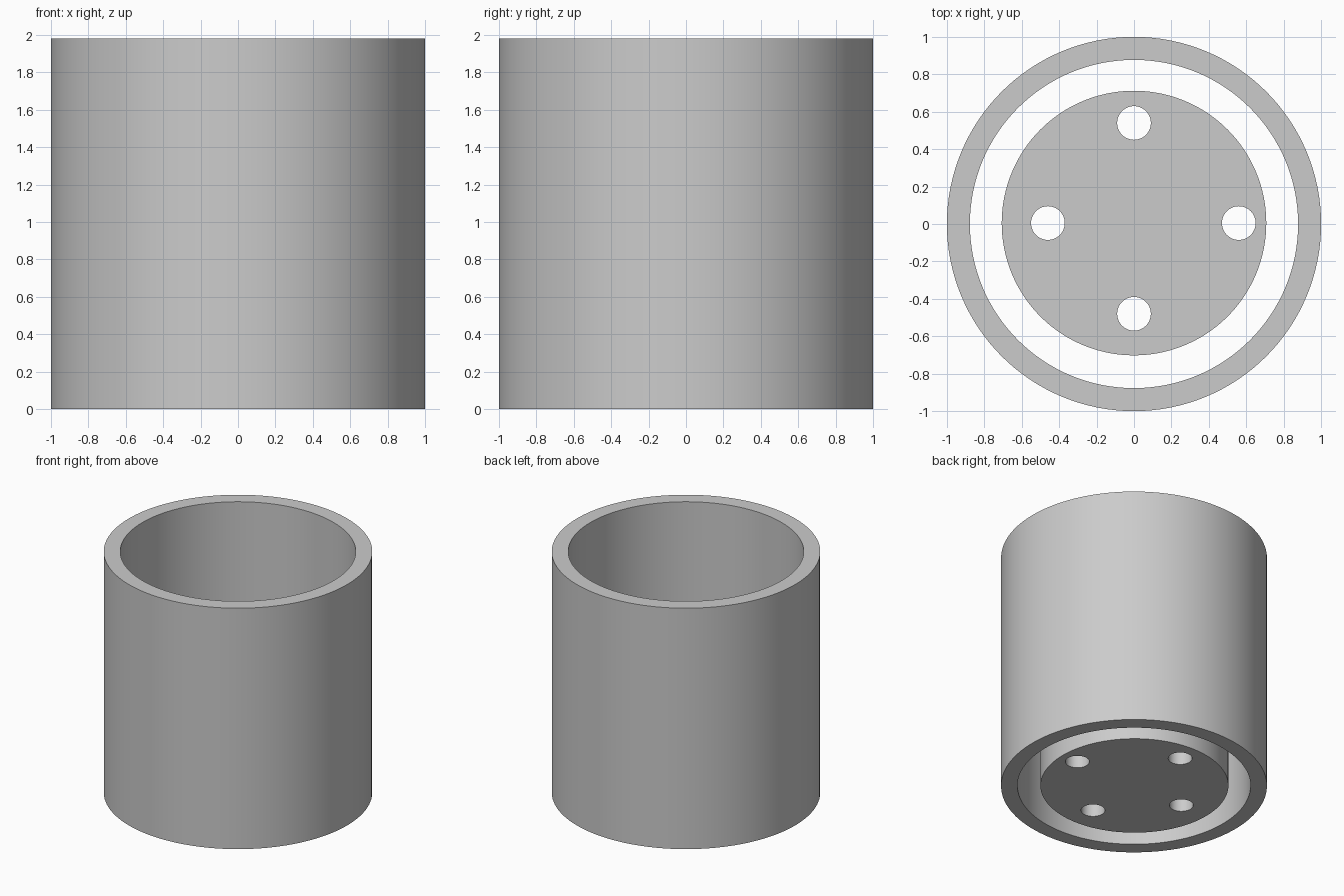
import bpy
from math import cos, sin, tau

if "Cube" in bpy.data.objects:
    bpy.data.objects.remove(bpy.data.objects["Cube"])


def extruded_plate(name, circles, height):
    """Extrude nested circles (x, y, radius, sides) from z = 0; inner ones become holes."""
    curve = bpy.data.curves.new(name, 'CURVE')
    curve.dimensions = '2D'
    curve.fill_mode = 'BOTH'
    curve.extrude = height / 2
    for x, y, r, n in circles:
        spline = curve.splines.new('POLY')
        spline.points.add(n - 1)
        for i, p in enumerate(spline.points):
            a = tau * i / n
            p.co = (x + r * cos(a), y + r * sin(a), 0, 1)
        spline.use_cyclic_u = True
    obj = bpy.data.objects.new(name, curve)
    bpy.context.collection.objects.link(obj)
    obj.location.z = height / 2
    bpy.ops.object.select_all(action='DESELECT')
    obj.select_set(True)
    bpy.context.view_layer.objects.active = obj
    bpy.ops.object.convert(target='MESH')
    bpy.ops.object.shade_smooth_by_angle()
    return bpy.context.object


# Outer open tube
extruded_plate("outer_sleeve", [(0, 0, 1.0, 128), (0, 0, 0.877, 128)], 1.98)

# Inner core with four through holes
holes = [(-0.46, 0.005), (0.56, 0.005), (0, 0.54), (0, -0.48)]
extruded_plate("inner_core",
               [(0, 0.005, 0.707, 128)] + [(x, y, 0.09, 48) for x, y in holes],
               0.75)
